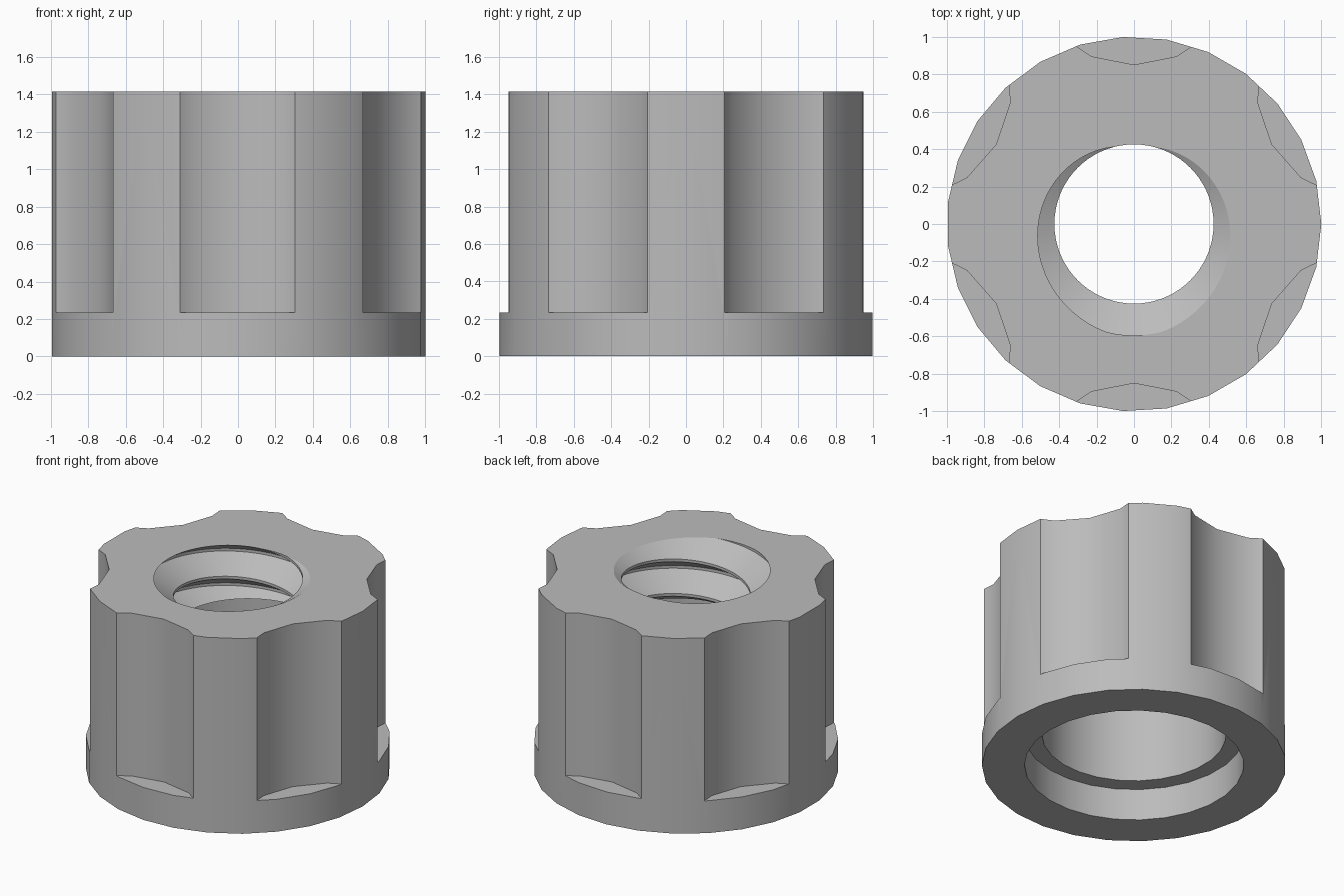
import bpy, bmesh
from math import sin, cos, pi, radians
from mathutils import Vector

if "Cube" in bpy.data.objects:
    bpy.data.objects.remove(bpy.data.objects["Cube"])

TOP, SIDES = 1.415, 27
FLUTE_FLOOR, BORE_TOP = 0.235, 1.0
PITCH, CREST, ROOT, SEG = 0.25, 0.425, 0.595, 72

grey = bpy.data.materials.new("plain_grey")
grey.use_nodes = True
colour = (0.5, 0.5, 0.5, 1)
grey.diffuse_color = colour
grey.node_tree.nodes["Principled BSDF"].inputs["Base Color"].default_value = colour


def make_object(name, bm):
    bmesh.ops.recalc_face_normals(bm, faces=bm.faces)
    mesh = bpy.data.meshes.new(name)
    bm.to_mesh(mesh)
    bm.free()
    mesh.materials.append(grey)
    obj = bpy.data.objects.new(name, mesh)
    bpy.context.collection.objects.link(obj)
    return obj


def prism(name, radius, sides, z0, z1, centre=(0, 0), turn=0.0):
    """Regular prism with its first corner at angle turn."""
    bm = bmesh.new()
    base = [bm.verts.new((centre[0] + radius * cos(turn + 2 * pi * i / sides),
                          centre[1] + radius * sin(turn + 2 * pi * i / sides), z0))
            for i in range(sides)]
    face = bm.faces.new(base)
    ext = bmesh.ops.extrude_face_region(bm, geom=[face])
    moved = [g for g in ext["geom"] if isinstance(g, bmesh.types.BMVert)]
    bmesh.ops.translate(bm, verts=moved, vec=(0, 0, z1 - z0))
    return make_object(name, bm)


def thread_cutter(name, z0, z1):
    """Solid screw with a helical V profile, trimmed flat at both ends."""
    bm = bmesh.new()
    profile = [(-0.46, ROOT), (-0.04, CREST), (0.04, CREST), (0.46, ROOT)]
    turns = 5
    rows = []
    for i in range(turns * SEG + 1):
        a = pi / 2 + 2 * pi * i / SEG
        z = TOP + PITCH * (i / SEG - 3)
        rows.append([bm.verts.new((r * cos(a), r * sin(a), z + PITCH * t))
                     for t, r in profile])
    for i in range(turns * SEG):
        for j in range(3):
            bm.faces.new((rows[i][j], rows[i + 1][j], rows[i + 1][j + 1], rows[i][j + 1]))
        if i + 1 + SEG < len(rows):
            bm.faces.new((rows[i][3], rows[i + 1][3], rows[i + 1 + SEG][0], rows[i + SEG][0]))
    for z, direction in ((z0, -1), (z1, 1)):
        cut = bmesh.ops.bisect_plane(
            bm, geom=bm.verts[:] + bm.edges[:] + bm.faces[:], dist=1e-6,
            plane_co=Vector((0, 0, z)), plane_no=Vector((0, 0, direction)), clear_outer=True)
        rim = [g for g in cut["geom_cut"] if isinstance(g, bmesh.types.BMEdge)]
        bmesh.ops.edgeloop_fill(bm, edges=rim)
    return make_object(name, bm)


# Body
body = prism("threaded_knob", 1.0, SIDES, 0, TOP)

# Grip flutes around the side, then the stepped bore and its thread
cutters = []
for k in range(6):
    a = radians(30 + 60 * k)
    cutters.append(prism("flute_cutter", 0.6, 16, FLUTE_FLOOR, TOP + 0.2,
                         (1.45 * cos(a), 1.45 * sin(a)), a))
cutters.append(thread_cutter("thread_cutter", BORE_TOP - 0.03, TOP + 0.07))
cutters.append(prism("bore_cutter", 0.605, SIDES, 0.1, BORE_TOP))
cutters.append(prism("counterbore_cutter", 0.72, SIDES, -0.1, 0.23))

bpy.context.view_layer.objects.active = body
for cutter in cutters:
    cutter.hide_render = True
    mod = body.modifiers.new("cut", 'BOOLEAN')
    mod.operation, mod.solver, mod.object = 'DIFFERENCE', 'EXACT', cutter
    bpy.ops.object.modifier_apply(modifier=mod.name)
for cutter in cutters:
    bpy.data.objects.remove(cutter)

# Smooth curved walls, keep hard edges
bpy.ops.object.select_all(action='DESELECT')
body.select_set(True)
bpy.ops.object.shade_smooth_by_angle(angle=radians(30))
